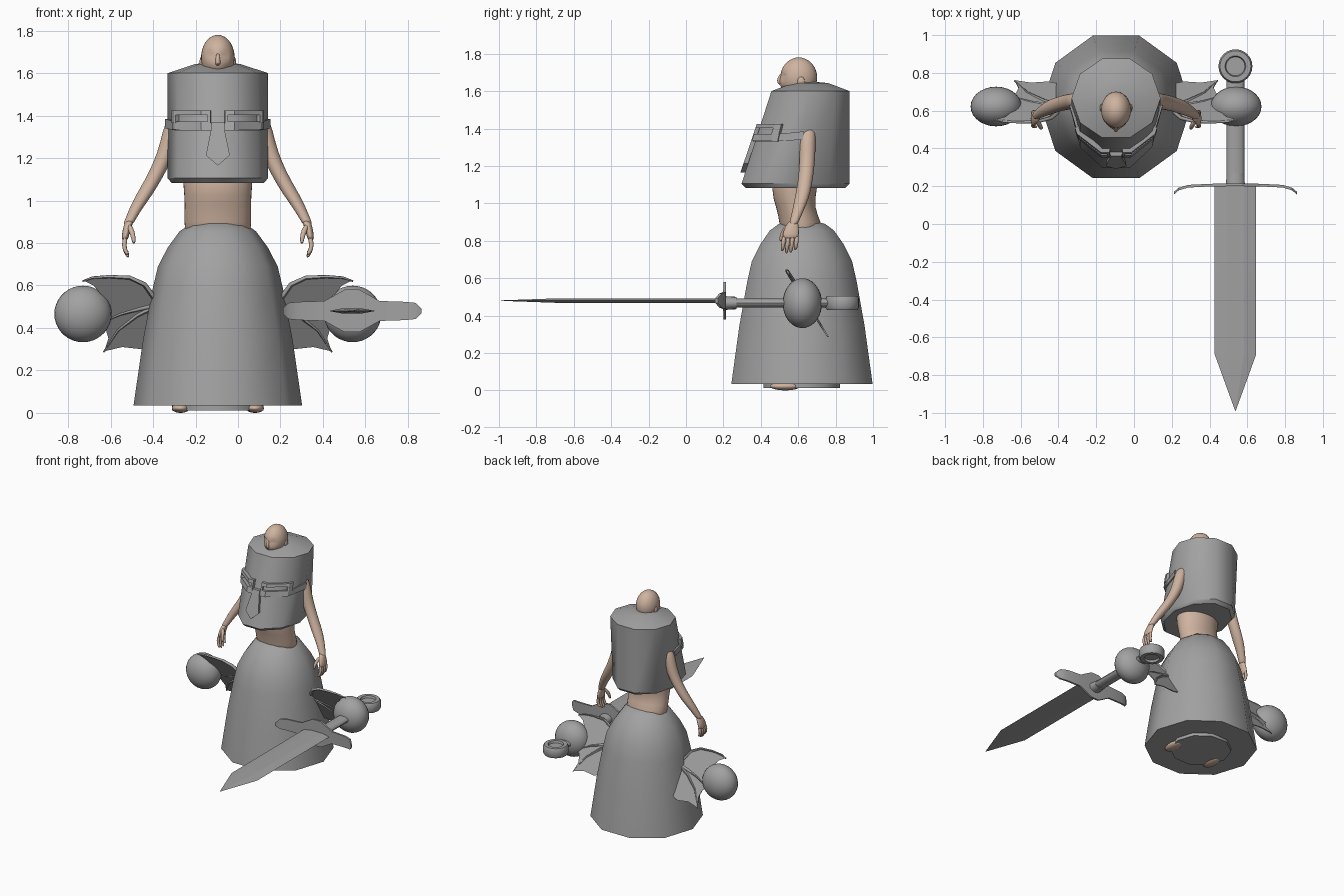
import bpy, bmesh, math
from mathutils import Vector

cube = bpy.data.objects.get("Cube")
if cube:
    bpy.data.objects.remove(cube)

CX, CY = -0.095, 0.62        # body axis
SX = 0.537                   # sword axis
X, Y, Z = Vector((1, 0, 0)), Vector((0, 1, 0)), Vector((0, 0, 1))


def material(name, rgb):
    m = bpy.data.materials.new(name)
    m.use_nodes = True
    m.diffuse_color = (*rgb, 1)
    m.node_tree.nodes["Principled BSDF"].inputs["Base Color"].default_value = (*rgb, 1)
    return m


GREY = material("plain grey", (0.36, 0.36, 0.36))
SKIN = material("skin", (0.62, 0.45, 0.35))


def finish(name, bm, mat, angle=40, subdivide=0):
    bmesh.ops.recalc_face_normals(bm, faces=bm.faces)
    me = bpy.data.meshes.new(name)
    bm.to_mesh(me)
    bm.free()
    me.materials.append(mat)
    me.shade_smooth()
    me.set_sharp_from_angle(angle=math.radians(angle))
    ob = bpy.data.objects.new(name, me)
    bpy.context.scene.collection.objects.link(ob)
    if subdivide:
        ob.modifiers.new("Smooth", 'SUBSURF').levels = subdivide
    return ob


def ring(c, a, b, n, u=X, v=Y):
    steps = [2 * math.pi * i / n for i in range(n)]
    return [Vector(c) + u * (a * math.cos(t)) + v * (b * math.sin(t)) for t in steps]


def loft(name, rings, mat, angle=40, subdivide=0):
    """Skin a list of equal point loops and cap both ends."""
    bm = bmesh.new()
    loops = [[bm.verts.new(p) for p in r] for r in rings]
    n = len(loops[0])
    for a, b in zip(loops, loops[1:]):
        for i in range(n):
            j = (i + 1) % n
            bm.faces.new((a[i], a[j], b[j], b[i]))
    caps = [bm.faces.new(loops[0]), bm.faces.new(loops[-1])]
    if n > 12:
        bmesh.ops.triangulate(bm, faces=caps)
    return finish(name, bm, mat, angle, subdivide)


def tube(name, path, radii, mat, n=8, subdivide=0):
    pts = [Vector(p) for p in path]
    rings = []
    for i, p in enumerate(pts):
        t = (pts[min(i + 1, len(pts) - 1)] - pts[max(i - 1, 0)]).normalized()
        u = t.cross(Y).normalized()
        rings.append(ring(p, radii[i], radii[i], n, u, t.cross(u)))
    return loft(name, rings, mat, 60, subdivide)


def ball(name, c, r, mat, dents=()):
    bm = bmesh.new()
    bmesh.ops.create_uvsphere(bm, u_segments=28, v_segments=18, radius=1)
    for v in bm.verts:
        v.co = Vector(c) + Vector([a * b for a, b in zip(v.co, r)])
        move = Vector()
        for spot, push, size in dents:
            move += Vector(push) * math.exp(-((v.co - Vector(spot)).length / size) ** 2)
        v.co += move
    return finish(name, bm, mat, 80)


# Skirt, its foot disc and the toes under it
skirt = [(.035, .397), (.345, .352), (.58, .308), (.69, .282), (.78, .235),
         (.855, .18), (.89, .13), (.907, .06)]
loft("skirt", [ring((CX, CY, z), r, r, 10) for z, r in skirt], GREY)
loft("base_disc", [ring((CX, CY, z), .215, .215, 10) for z in (.012, .04)], GREY)

# Torso and head
torso = [(.82, .62, .15, .12), (.9, .612, .163, .112), (.98, .583, .156, .102),
         (1.07, .575, .165, .125), (1.2, .6, .17, .12)]
loft("torso", [ring((CX, y, z), a, b, 20) for z, y, a, b in torso], SKIN, 80, 1)
dents = [((CX + s * .032, .515, 1.685), (0, .016, 0), .018) for s in (-1, 1)]
dents += [((CX + s * .03, .51, 1.708), (0, -.006, 0), .018) for s in (-1, 1)]
dents += [((CX, .52, 1.64), (0, -.012, 0), .035)]
ball("head", (CX, .603, 1.673), (.079, .098, .107), SKIN, dents)
tube("nose", [(CX, .512, 1.695), (CX, .497, 1.667), (CX, .497, 1.648), (CX, .515, 1.638)],
     [.008, .011, .015, .01], SKIN, 8, 1)

# Great helm: upright back, slanting front
def helm_axis(z):
    t = (z - 1.105) / .495
    return .586 + .08 * t, .304 - .084 * t


def helm_ring(z, k=1, at=None):
    y, ry = helm_axis(at or z)
    return ring((CX, y, z), .236 * k, ry * k, 10)


loft("helmet", [helm_ring(1.082, .92, 1.105), helm_ring(1.105), helm_ring(1.6),
                helm_ring(1.643, .45, 1.6), helm_ring(1.648, .2, 1.6)], GREY)


def on_helm(dx, z, k):
    corners = [(0, .951), (.309, .951), (.809, .588), (1, 0)]
    u = min(abs(dx) / .236, 1)
    for (a, fa), (b, fb) in zip(corners, corners[1:]):
        if u <= b:
            f = fa + (fb - fa) * (u - a) / (b - a)
            break
    y, ry = helm_axis(z)
    return Vector((CX + dx * k, y - ry * f * k, z))


def helm_plate(name, columns, k):
    """Raised plate following the helm, given (offset, low, high) columns."""
    loft(name, [[on_helm(d, lo, .97), on_helm(d, hi, .97), on_helm(d, hi, k), on_helm(d, lo, k)]
                for d, lo, hi in columns], GREY, 20)


half = [(.073, 1.33, 1.365), (.19, 1.33, 1.368), (.236, 1.34, 1.385)]
helm_plate("visor_band", [(-d, a, b) for d, a, b in half[::-1]] + half, 1.05)
guard = [(.05, 1.212, 1.222), (.03, 1.193, 1.33), (.028, 1.191, 1.367)]
helm_plate("nose_guard", [(-d, a, b) for d, a, b in guard] + [(0, 1.165, 1.367)] + guard[::-1], 1.09)

for s, side in ((1, "left"), (-1, "right")):
    # Eye slot frame
    helm_plate(side + "_brow_bar", [(s * d, 1.402, 1.425) for d in (.032, .073, .19, .2)], 1.09)
    helm_plate(side + "_slot_outer_end", [(s * d, 1.365, 1.403) for d in (.183, .19, .2)], 1.09)
    helm_plate(side + "_slot_inner_end", [(s * d, 1.365, 1.403) for d in (.032, .044)], 1.09)
    helm_plate(side + "_slot_sill", [(s * d, 1.335, 1.372) for d in (.032, .073, .19, .2)], 1.075)

    def at(dx, y, z):
        return (CX + s * dx, y, z)

    ball(side + "_ear", at(.077, .615, 1.65), (.009, .02, .027), SKIN)
    ball(side + "_foot", at(.175, .53, .022), (.042, .08, .022), SKIN)

    # Arm
    arm = [(.15, .65, 1.43, .04), (.205, .65, 1.385, .045), (.228, .65, 1.27, .044),
           (.262, .645, 1.18, .042), (.303, .635, 1.1, .04), (.345, .62, 1.03, .04),
           (.385, .6, .965, .032), (.415, .58, .905, .025), (.424, .572, .885, .025)]
    loft(side + "_arm", [ring(at(d, y, z), r, r, 12) for d, y, z, r in arm], SKIN, 80, 1)

    # Hand with curled fingers
    palm = [(.414, .575, .91, .022, .024), (.426, .566, .875, .02, .038),
            (.436, .56, .835, .018, .046), (.438, .558, .81, .014, .044)]
    loft(side + "_palm", [ring(at(d, y, z), a, b, 12) for d, y, z, a, b in palm], SKIN, 80, 1)
    for i, drop in enumerate((.745, .73, .735, .755)):
        y = .525 + i * .023
        tube(f"{side}_finger_{i + 1}",
             [at(.434, y, .83), at(.443, y - .004, .79), at(.435, y - .008, .76), at(.42, y - .012, drop)],
             [.013, .012, .011, .007], SKIN, 8, 1)
    tube(side + "_thumb", [at(.42, .55, .885), at(.405, .525, .855), at(.397, .51, .825), at(.395, .505, .795)],
         [.014, .014, .012, .007], SKIN, 8, 1)

    # Bat wing: tilted membrane and three bones
    def on_wing(p, lift=0):
        return Vector(at(p[0], .54 + (.64 - p[1]) * .62 + lift, p[1]))

    edge = [(.27, .5), (.31, .55), (.345, .605), (.415, .637), (.51, .642), (.635, .625),
            (.585, .6), (.545, .55), (.53, .49), (.56, .42), (.53, .4), (.515, .35),
            (.535, .29), (.45, .31), (.36, .3), (.27, .33)]
    loft(side + "_wing", [[on_wing(p, h) for p in edge] for h in (-.004, .004)], GREY, 30)
    bones = [[(.27, .5), (.345, .605), (.415, .637), (.51, .642), (.59, .637), (.637, .62)],
             [(.28, .51), (.37, .49), (.46, .465), (.56, .42)],
             [(.28, .51), (.38, .46), (.47, .39), (.537, .287)]]
    for i, path in enumerate(bones):
        radii = [.013 - .009 * j / (len(path) - 1) for j in range(len(path))]
        tube(f"{side}_wing_bone_{i + 1}", [on_wing(p) for p in path], radii, GREY, 6)

    # Rounded fist at the wing tip
    ball(side + "_fist", at(.635, .622, .466), (.135, .105, .133), GREY)

# Sword: blade, cross guard, grip, pommel
ZS = .48
section = [(.11, 0), (.045, .012), (-.045, .012), (-.11, 0), (-.045, -.012), (.045, -.012)]
loft("blade", [[Vector((SX + a * k, y, ZS + b * h)) for a, b in section]
               for y, k, h in ((.21, 1, 1), (-.69, 1, 1), (-.99, .01, .1))], GREY, 5)
wing = [(.326, .012, .163), (.3, .038, .185), (.25, .043, .2), (.13, .047, .206), (.035, .1, .207)]
cols = [(-d, h, y) for d, h, y in wing] + wing[::-1]
loft("cross_guard", [[Vector((SX + d, y + j, ZS + h * i)) for i, j in
                      ((-1, -.007), (1, -.007), (1, .007), (-1, .007))]
                     for d, h, y in cols], GREY, 25)
for name, spans in (("collar", ((.205, .05, .037), (.27, .047, .033))),
                    ("grip", ((.26, .047, .025), (.78, .047, .025)))):
    loft(name, [ring((SX, y, .467), a, b, 16, X, Z) for y, a, b in spans], GREY)
pommel = [(.05, .447), (.055, .431), (.082, .431), (.09, .445), (.09, .491),
          (.082, .505), (.055, .505), (.05, .489)]
loft("pommel", [ring((SX, .835, z), r, r, 24) for r, z in pommel], GREY)
